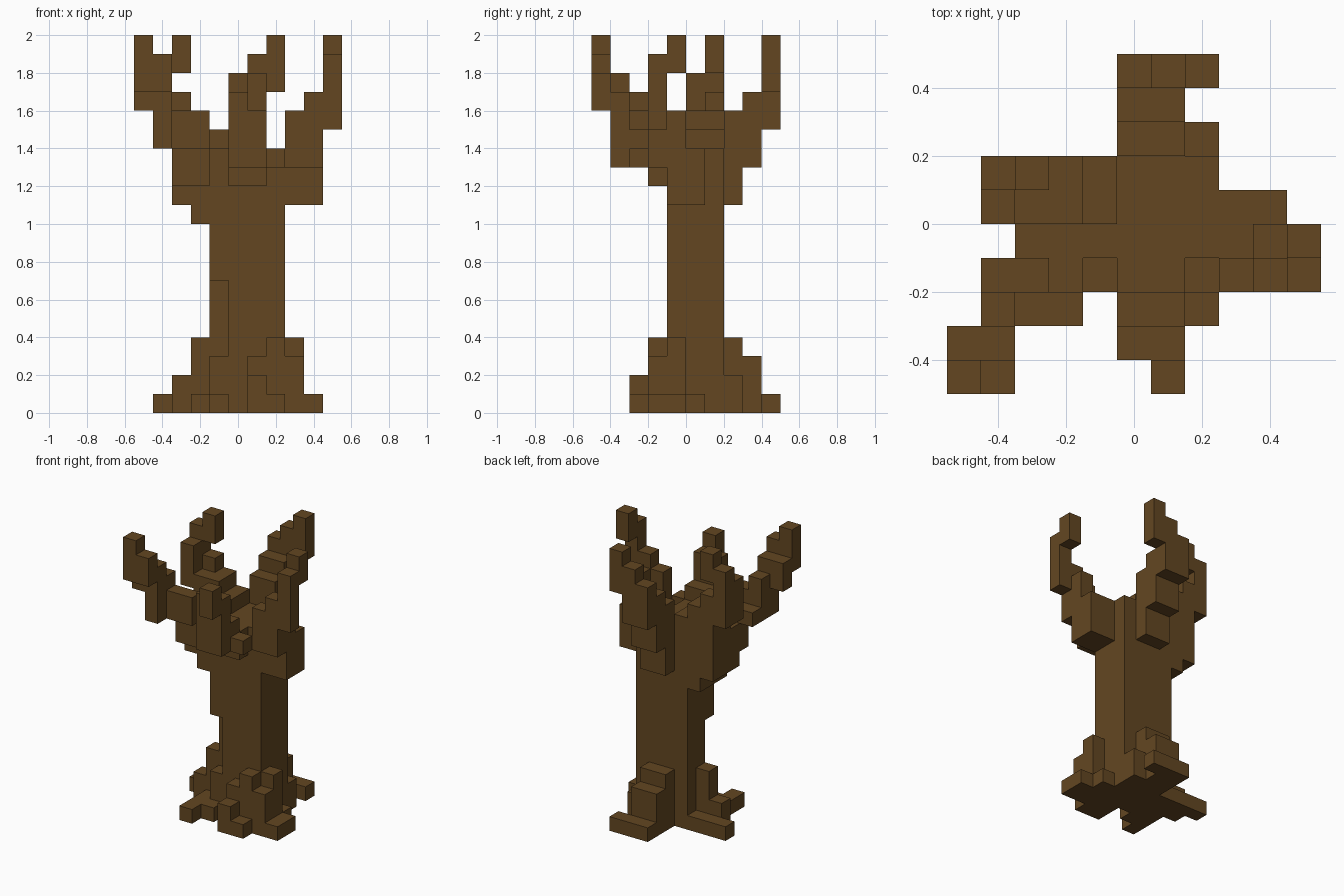
import bpy
import bmesh
from mathutils import Vector

cube = bpy.data.objects.get("Cube")
if cube:
    bpy.data.objects.remove(cube, do_unlink=True)

CELL = 0.1
STEP = {"l": (1, 0), "r": (-1, 0), "f": (0, -1), "b": (0, 1)}

bark = bpy.data.materials.new("brown_bark")
bark.use_nodes = True
BROWN = (0.125, 0.062, 0.0155, 1.0)
bark.diffuse_color = BROWN
bsdf = bark.node_tree.nodes["Principled BSDF"]
bsdf.inputs["Base Color"].default_value = BROWN
bsdf.inputs["Roughness"].default_value = 0.9

parts = {}
solid = set()


def grow(part, start, moves, bottoms, tops, width=1):
    """Walk over the ground grid from start, raising a column of cells at each stop."""
    i, j = start
    own = parts.setdefault(part, set())
    for move, bottom, top in zip(" " + moves, bottoms, tops):
        di, dj = STEP.get(move, (0, 0))
        i, j = i + di, j + dj
        column = {(i + w, j, k) for w in range(width) for k in range(bottom, top)}
        own |= column - solid
        solid.update(column)


def root(part, start, moves, heights, width=1):
    """A limb whose columns all stand on the ground."""
    grow(part, start, moves, [0] * len(heights), heights, width)


def cell_face(cell, axis, side):
    """Four corners of one face of a cell, wound outwards."""
    u, v = (axis + 1) % 3, (axis + 2) % 3
    corners = []
    for a, b in ((0, 0), (1, 0), (1, 1), (0, 1)):
        p = list(cell)
        p[axis] += side
        p[u] += a
        p[v] += b
        corners.append(tuple(p))
    return corners if side else corners[::-1]


def build_part(name, own):
    """Skin the cells of a part where they meet open air."""
    bm = bmesh.new()
    verts = {}
    for cell in sorted(own):
        for axis in range(3):
            for side in (0, 1):
                near = list(cell)
                near[axis] += 1 if side else -1
                if tuple(near) in solid:
                    continue
                ring = []
                for p in cell_face(cell, axis, side):
                    if p not in verts:
                        verts[p] = bm.verts.new(Vector((p[0] - 0.5, p[1], p[2])) * CELL)
                    ring.append(verts[p])
                bm.faces.new(ring)
    # Join flat neighbouring faces
    bmesh.ops.dissolve_limit(bm, angle_limit=0.01, verts=bm.verts[:], edges=bm.edges[:])
    mesh = bpy.data.meshes.new(name)
    bm.to_mesh(mesh)
    bm.free()
    mesh.materials.append(bark)
    bpy.context.collection.objects.link(bpy.data.objects.new(name, mesh))


# Trunk, with a notch low on its front right corner
root("trunk", (0, -1), "bb", [14] * 3, width=3)
grow("trunk", (-1, -1), "bb", [7, 0, 0], [14, 15, 15])

# Roots
root("back_root", (0, 2), "bb", [4, 3, 1], width=2)
root("back_root", (2, 2), "", [2])
root("back_root", (2, 4), "", [1])
root("left_root", (3, 0), "fflb", [1, 4, 3, 1, 1])
root("front_root", (2, -2), "frb", [4, 1, 2, 3])
root("right_root", (-4, 1), "lflb", [1, 1, 2, 4, 1])
root("front_right_root", (-2, -3), "bblf", [1, 1, 1, 3, 1])

# Branches, each winding up to its tip
grow("back_branch", (0, 2), "bb", [11, 13, 15], [16, 17, 18], width=2)
grow("back_branch", (1, 4), "l", [15, 17], [19, 20])
grow("left_branch", (4, -1), "brffllb",
     [11, 11, 11, 11, 13, 13, 15, 18], [16, 14, 14, 14, 16, 17, 19, 20])
grow("front_branch", (0, -2), "ff", [12, 13, 13], [14, 15, 17], width=2)
grow("front_branch", (2, -3), "", [13], [14])
grow("front_branch", (1, -5), "", [16], [18])
grow("right_branch", (-3, -1), "lbbrfrbl",
     [11, 10, 10, 10, 11, 11, 15, 15, 18], [14, 14, 16, 16, 17, 16, 18, 19, 20])
grow("front_right_branch", (-4, -2), "llfrrfrfl",
     [14, 12, 12, 14, 14, 14, 14, 16, 17, 17], [15, 15, 14, 16, 16, 17, 18, 18, 20, 19])

for name, own in parts.items():
    build_part(name, own)
